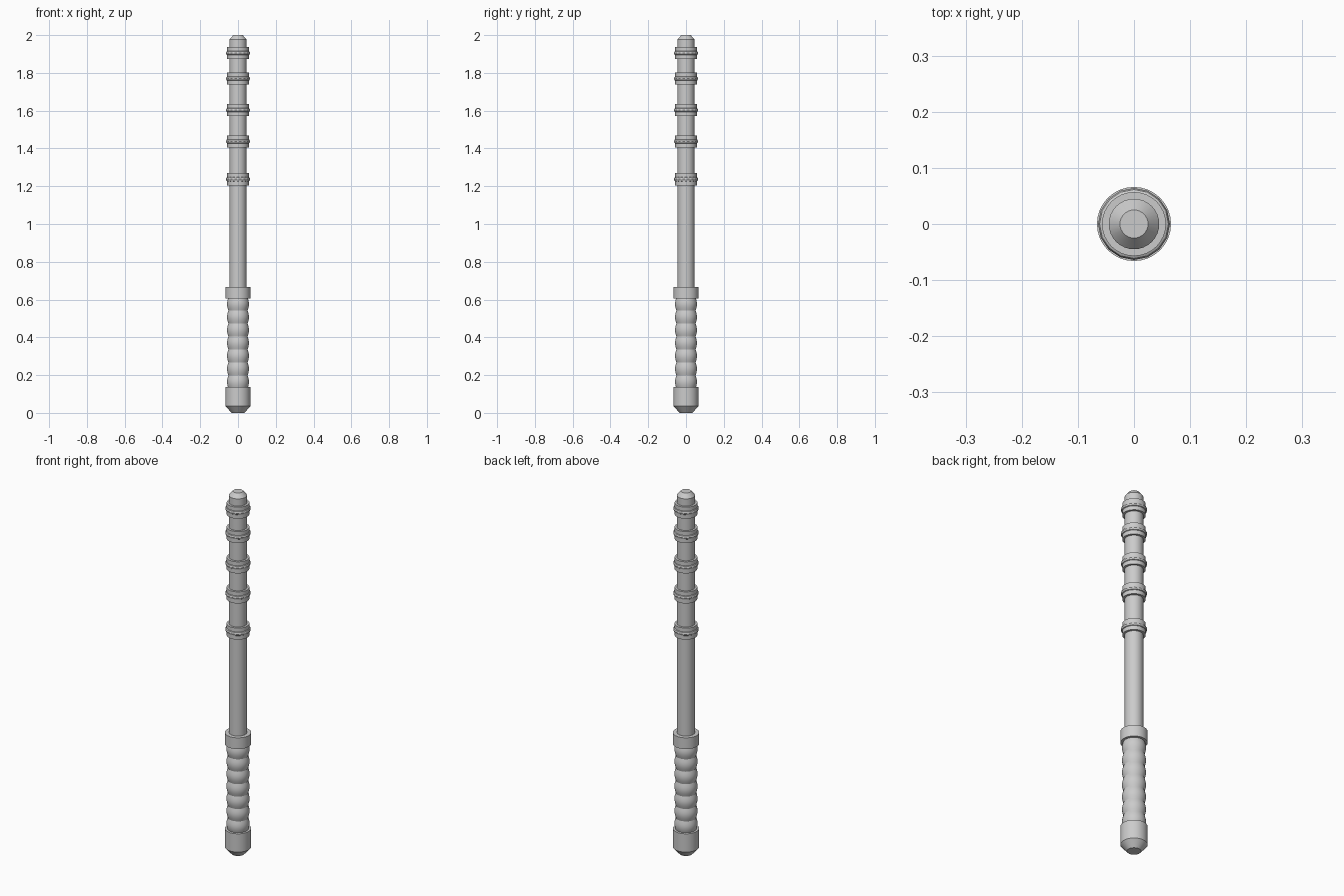
import bpy, bmesh, math

if "Cube" in bpy.data.objects:
    bpy.data.objects.remove(bpy.data.objects["Cube"])


def lathe(name, profile, sides=32, closed=False):
    """Revolve (radius, z) points about z; open profiles are capped at both ends."""
    bm = bmesh.new()
    rings = [[bm.verts.new((r * math.cos(2 * math.pi * i / sides),
                            r * math.sin(2 * math.pi * i / sides), z))
              for i in range(sides)] for r, z in profile]
    pairs = list(zip(rings, rings[1:]))
    if closed:
        pairs.append((rings[-1], rings[0]))
    else:
        bm.faces.new(rings[0][::-1])
        bm.faces.new(rings[-1])
    for a, b in pairs:
        for i in range(sides):
            j = (i + 1) % sides
            bm.faces.new((a[i], a[j], b[j], b[i]))
    bmesh.ops.recalc_face_normals(bm, faces=bm.faces)
    mesh = bpy.data.meshes.new(name)
    bm.to_mesh(mesh)
    bm.free()
    obj = bpy.data.objects.new(name, mesh)
    bpy.context.collection.objects.link(obj)
    bpy.ops.object.select_all(action='DESELECT')
    obj.select_set(True)
    bpy.context.view_layer.objects.active = obj
    bpy.ops.object.shade_smooth_by_angle(angle=math.radians(30))
    return obj


# Pommel with chamfered foot
lathe("pommel", [(0.034, 0), (0.066, 0.036), (0.066, 0.137), (0.05, 0.137)])

# Rippled grip
grip_low, grip_high, ripples, steps = 0.13, 0.61, 7, 8
grip = []
for k in range(ripples * steps + 1):
    t = k / (ripples * steps)
    bulge = abs(math.sin(math.pi * ripples * t))
    grip.append((0.051 + 0.007 * bulge, grip_low + (grip_high - grip_low) * t))
lathe("grip", grip)

# Collar above the grip
lathe("collar", [(0.04, 0.605), (0.066, 0.605), (0.066, 0.667), (0.04, 0.667)])

# Slim shaft with chamfered tip
lathe("shaft", [(0.045, 0.6), (0.045, 1.977), (0.025, 2.0)])

# Stacked bands with a raised bead, along the upper shaft
for n, z in enumerate((1.237, 1.437, 1.603, 1.77, 1.905), 1):
    lathe(f"band_{n}", [(0.04, z - 0.032), (0.057, z - 0.032),
                        (0.057, z + 0.032), (0.04, z + 0.032)], closed=True)
    bead = [(0.055 + 0.009 * math.cos(a), z + 0.012 * math.sin(a))
            for a in (2 * math.pi * i / 8 for i in range(8))]
    lathe(f"bead_{n}", bead, sides=16, closed=True)
